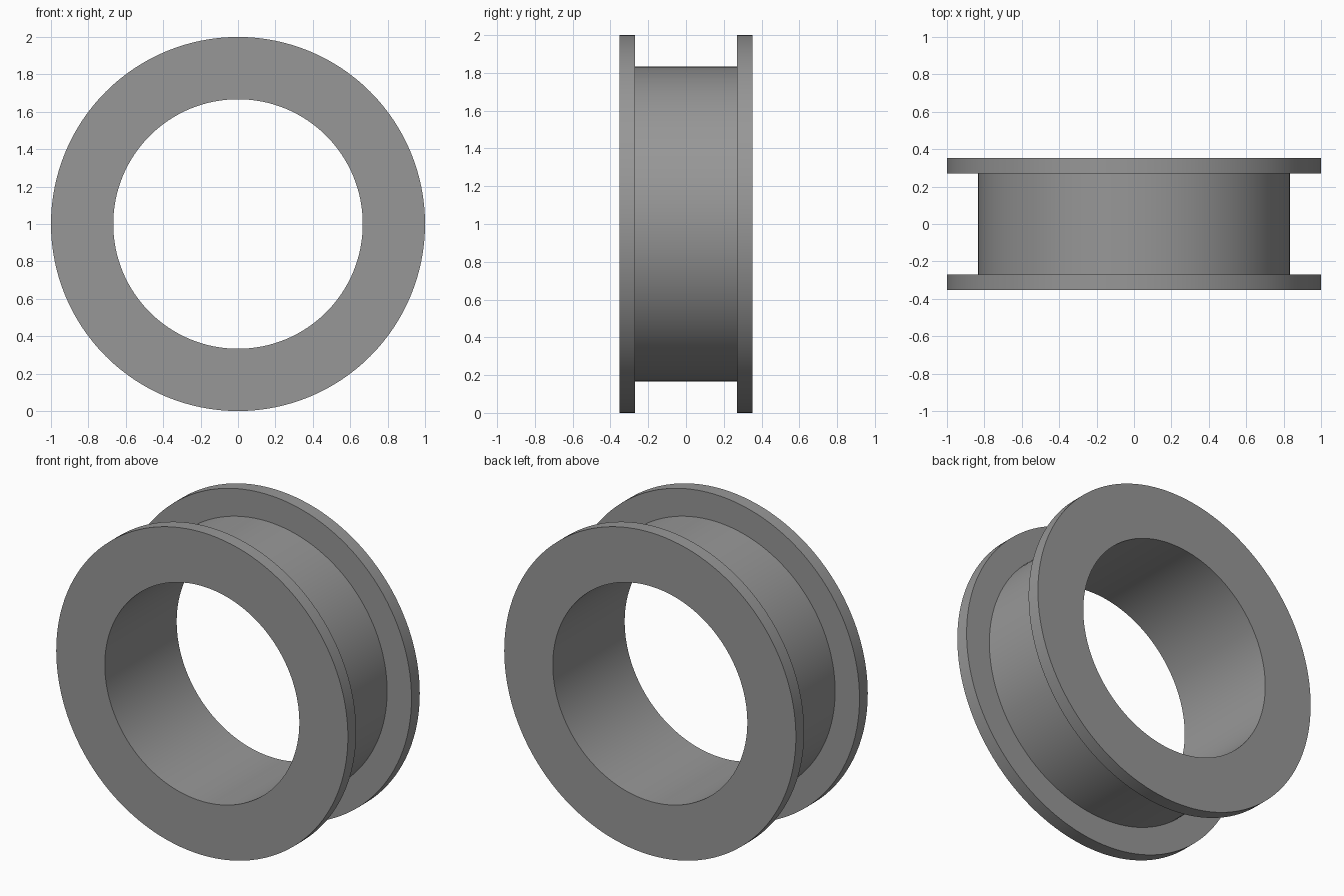
import bpy, bmesh, math
from mathutils import Matrix, Vector

if "Cube" in bpy.data.objects:
    bpy.data.objects.remove(bpy.data.objects["Cube"])

SEGMENTS = 128
OUTER, HUB, BORE = 1.0, 0.833, 0.667   # radii
HALF, INNER = 0.352, 0.271             # flange outer and inner faces along y

# Closed cross-section (radius, y) of the spool
profile = [(BORE, -HALF), (OUTER, -HALF), (OUTER, -INNER), (HUB, -INNER),
           (HUB, INNER), (OUTER, INNER), (OUTER, HALF), (BORE, HALF)]

grey = bpy.data.materials.new("plain grey")
grey.diffuse_color = (0.31, 0.31, 0.31, 1)
grey.use_nodes = True
grey.node_tree.nodes["Principled BSDF"].inputs["Base Color"].default_value = grey.diffuse_color

# Sweep the cross-section around the y axis
bm = bmesh.new()
rings = []
for i in range(SEGMENTS):
    turn = Matrix.Rotation(2 * math.pi * i / SEGMENTS, 3, 'Y')
    rings.append([bm.verts.new(turn @ Vector((r, y, 0)) + Vector((0, 0, OUTER)))
                  for r, y in profile])
for i, ring in enumerate(rings):
    after = rings[(i + 1) % SEGMENTS]
    for j in range(len(profile)):
        k = (j + 1) % len(profile)
        bm.faces.new((ring[j], ring[k], after[k], after[j]))
bmesh.ops.recalc_face_normals(bm, faces=bm.faces)

mesh = bpy.data.meshes.new("flanged_bushing")
bm.to_mesh(mesh)
bm.free()
mesh.materials.append(grey)
bushing = bpy.data.objects.new("flanged_bushing", mesh)
bpy.context.collection.objects.link(bushing)

# Smooth round walls, crisp flange edges
bpy.context.view_layer.objects.active = bushing
bushing.select_set(True)
bpy.ops.object.shade_smooth_by_angle(angle=math.radians(30))
